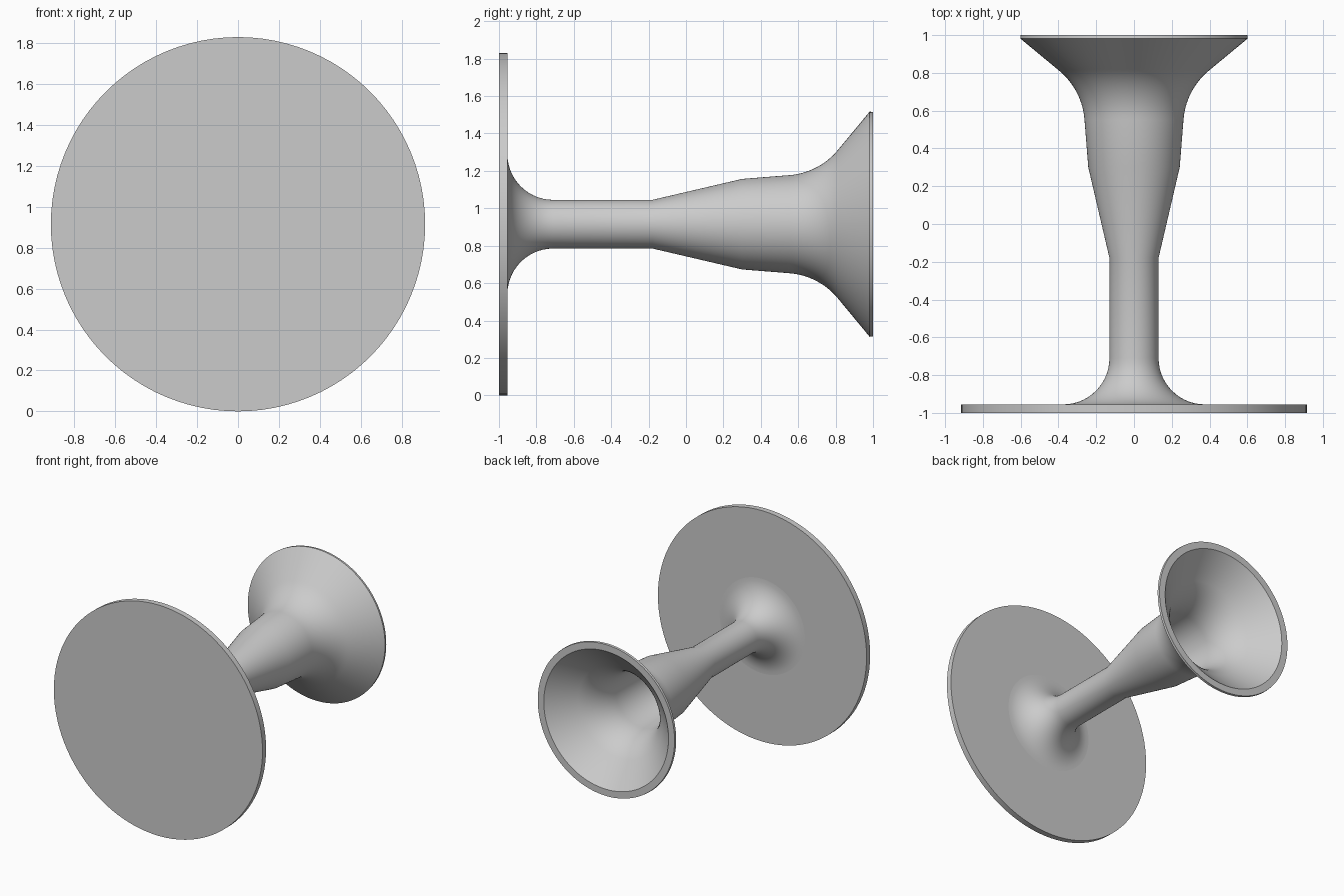
import bpy
import bmesh
from math import radians, sin, cos, tau
from mathutils import Vector

if "Cube" in bpy.data.objects:
    bpy.data.objects.remove(bpy.data.objects["Cube"], do_unlink=True)

RADIUS = 0.915       # plate radius, also the height of the axis
PLATE_BACK = -0.955
SIDES = 96

grey = bpy.data.materials.new("plain grey")
grey.use_nodes = True
grey.diffuse_color = (0.6, 0.6, 0.6, 1)
grey.node_tree.nodes["Principled BSDF"].inputs["Base Color"].default_value = (0.6, 0.6, 0.6, 1)


def finish(obj, name):
    obj.name = name
    obj.data.materials.append(grey)
    bpy.ops.object.select_all(action="DESELECT")
    obj.select_set(True)
    bpy.context.view_layer.objects.active = obj
    bpy.ops.object.shade_smooth_by_angle(angle=radians(30))


def arc(r, y, size, start, end, steps=14):
    """Points (radius, y) on a concave arc, angles in degrees."""
    angles = [radians(start + (end - start) * i / steps) for i in range(steps + 1)]
    return [(r - size * cos(a), y + size * sin(a)) for a in angles]


def lathe(name, profile):
    """Spin an open (radius, y) profile about the long axis."""
    bm = bmesh.new()
    verts = [bm.verts.new((r, y, RADIUS)) for r, y in profile]
    edges = [bm.edges.new(pair) for pair in zip(verts, verts[1:])]
    bmesh.ops.spin(bm, geom=verts + edges, cent=Vector((0, 0, RADIUS)),
                   axis=Vector((0, 1, 0)), angle=tau, steps=SIDES)
    bmesh.ops.remove_doubles(bm, verts=bm.verts, dist=0.0001)
    bmesh.ops.recalc_face_normals(bm, faces=bm.faces)
    mesh = bpy.data.meshes.new(name)
    bm.to_mesh(mesh)
    bm.free()
    obj = bpy.data.objects.new(name, mesh)
    bpy.context.collection.objects.link(obj)
    finish(obj, name)


# Flat round plate at the front
bpy.ops.mesh.primitive_cylinder_add(
    vertices=SIDES, radius=RADIUS, depth=PLATE_BACK + 1,
    location=(0, (PLATE_BACK - 1) / 2, RADIUS), rotation=(radians(90), 0, 0))
finish(bpy.context.object, "ear_plate")

# Hollow horn: fillet, stem, swelling body, flared bell, rim, then the bore
outer = arc(0.375, -0.71, 0.245, -90, 0) + [(0.13, -0.18), (0.242, 0.3)]
outer += arc(0.635, 0.524, 0.374, 4, 52)
rim = [(0.602, 0.982), (0.6, 1.0), (0.547, 1.0)]
bore = arc(0.635, 0.524, 0.407, 52, 4) + [(0.21, 0.3), (0.1, -0.18), (0.1, PLATE_BACK)]
lathe("hollow_horn", outer + rim + bore)
